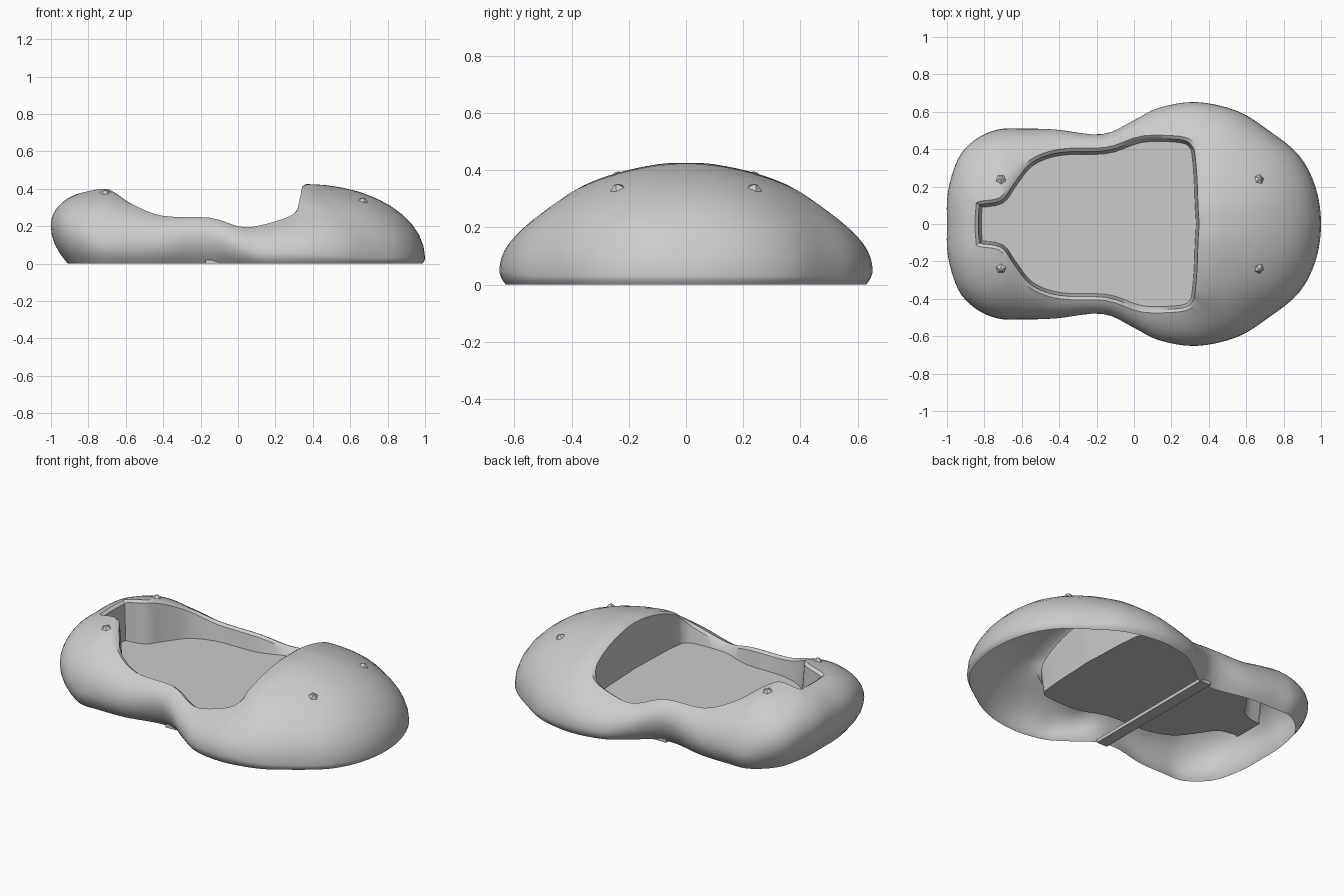
import bpy
import bmesh
from math import sin, cos, radians, pi
from mathutils import Vector
from mathutils.bvhtree import BVHTree

cube = bpy.data.objects.get("Cube")
if cube:
    bpy.data.objects.remove(cube, do_unlink=True)

FLOOR_Z = 0.15
STEPS = 4       # samples between two stations
ARC = 10        # rings from the widest line up to the rim

grey = bpy.data.materials.new("plain grey")
grey.diffuse_color = (0.6, 0.6, 0.6, 1)
grey.use_nodes = True
grey.node_tree.nodes["Principled BSDF"].inputs["Base Color"].default_value = (0.6, 0.6, 0.6, 1)

# Stations round one half: rim x, y, z, widest x, y, z, and sweep of the side arc
stations = [
    (-.85, 0, .375, -1, 0, .2, 70),
    (-.845, .09, .375, -.995, .17, .2, 70),
    (-.83, .12, .38, -.94, .35, .17, 70),
    (-.72, .14, .4, -.85, .45, .14, 75),
    (-.66, .22, .38, -.73, .505, .1, 75),
    (-.56, .34, .315, -.6, .51, .1, 65),
    (-.4, .4, .255, -.42, .505, .1, 65),
    (-.15, .41, .245, -.17, .48, .14, 70),
    (0, .46, .2, 0, .555, .08, 60),
    (.1, .475, .2, .13, .62, .05, 55),
    (.27, .465, .25, .33, .652, .05, 55),
    (.33, .42, .3, .55, .605, .04, 65),
    (.345, .36, .345, .72, .5, .03, 75),
    (.355, .24, .39, .88, .37, .03, 82),
    (.36, .1, .42, .97, .2, .03, 88),
    (.365, 0, .425, 1, 0, .03, 90),
]


def finish(name, bm, angle=40):
    """Turn a bmesh into a shaded grey object."""
    mesh = bpy.data.meshes.new(name)
    bm.to_mesh(mesh)
    bm.free()
    mesh.materials.append(grey)
    obj = bpy.data.objects.new(name, mesh)
    bpy.context.collection.objects.link(obj)
    bpy.ops.object.select_all(action="DESELECT")
    obj.select_set(True)
    bpy.context.view_layer.objects.active = obj
    bpy.ops.object.shade_smooth_by_angle(angle=radians(angle))
    return obj


def mirrored(s):
    return (s[0], -s[1], s[2], s[3], -s[4], s[5], s[6])


def smooth_loop(points):
    """Closed spline through the stations."""
    n = len(points)
    result = []
    for i in range(n):
        a, b, c, d = (points[(i + k) % n] for k in (-1, 0, 1, 2))
        for j in range(STEPS):
            t = j / STEPS
            result.append([
                q + 0.5 * t * (r - p + t * (2*p - 5*q + 4*r - s + t * (3*(q - r) + s - p)))
                for p, q, r, s in zip(a, b, c, d)])
    return result


def inset(points, i, amount):
    """Move a closed loop's point inward, to the side of its direction."""
    n = len(points)
    along = (points[(i + 1) % n] - points[i - 1]).normalized()
    return points[i] + Vector((along.y, -along.x)) * amount


loop = smooth_loop(stations + [mirrored(s) for s in stations[-2:0:-1]])
rim = [Vector(s[0:2]) for s in loop]
widest = [Vector(s[3:5]) for s in loop]

# Outer shell, rim lip and recessed pan as one sheet
bm = bmesh.new()
columns = []
for i, s in enumerate(loop):
    rim_z, wide_z, sweep = s[2], s[5], radians(s[6])
    column = []
    for k in range(4):          # tucked-under skirt
        t = k / 4
        p = inset(widest, i, 0.45 * wide_z * (1 - t) ** 2)
        column.append((p.x, p.y, wide_z * t))
    for k in range(ARC + 1):    # rounded side up to the rim
        a = sweep * k / ARC
        p = widest[i].lerp(rim[i], (1 - cos(a)) / (1 - cos(sweep)))
        column.append((p.x, p.y, wide_z + (rim_z - wide_z) * sin(a) / sin(sweep)))
    for amount, z in ((0.018, rim_z - 0.012), (0.034, FLOOR_Z)):
        p = inset(rim, i, amount)
        column.append((p.x, p.y, z))
    columns.append([bm.verts.new(c) for c in column])

for i, left in enumerate(columns):
    right = columns[(i + 1) % len(columns)]
    for k in range(len(left) - 1):
        bm.faces.new((left[k], left[k + 1], right[k + 1], right[k]))
floor = bm.faces.new([c[-1] for c in columns])
bmesh.ops.recalc_face_normals(bm, faces=bm.faces)
floor.normal_update()
if floor.normal.z < 0:
    bmesh.ops.reverse_faces(bm, faces=bm.faces)
bm.normal_update()
surface = BVHTree.FromBMesh(bm)
finish("shell_with_pan", bm)

# Strap across the underside of the waist
bm = bmesh.new()
bmesh.ops.create_cube(bm, size=1)
for v in bm.verts:
    v.co = (-0.14 + v.co.x * 0.07, v.co.y * 0.88, 0.01 + v.co.z * 0.02)
finish("waist_strap", bm)

# Four small faceted studs on the shoulders
for end, x in (("rear", -0.71), ("front", 0.67)):
    for side, y in (("left", 0.24), ("right", -0.24)):
        hit, normal, _, _ = surface.ray_cast(Vector((x, y, 2)), Vector((0, 0, -1)))
        if hit is None:
            continue
        bm = bmesh.new()
        bmesh.ops.create_cone(bm, segments=5, cap_ends=True, radius1=0.045,
                              radius2=0.008, depth=0.03)
        turn = normal.to_track_quat("Z", "Y").to_matrix().to_4x4()
        bmesh.ops.transform(bm, matrix=turn, verts=bm.verts)
        bmesh.ops.translate(bm, vec=hit, verts=bm.verts)
        finish(f"{end}_{side}_stud", bm, 10)
